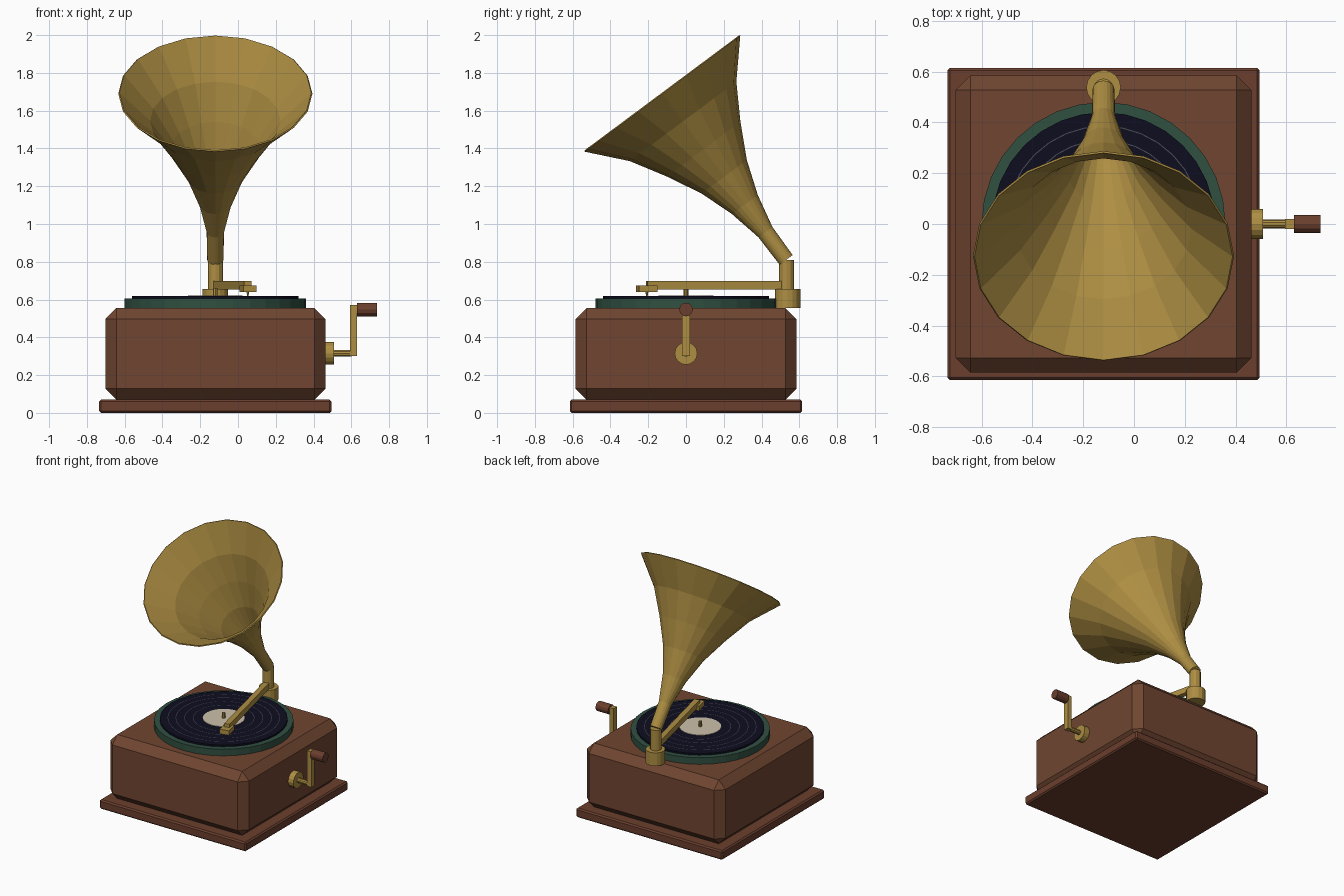
import bpy, bmesh, math
from mathutils import Vector

if "Cube" in bpy.data.objects:
    bpy.data.objects.remove(bpy.data.objects["Cube"])

CX = -0.12          # centre line of cabinet, record and horn
PIVOT_Y = 0.538     # post that carries horn and tonearm


def material(name, rgb):
    m = bpy.data.materials.new(name)
    m.diffuse_color = (*rgb, 1)
    m.use_nodes = True
    m.node_tree.nodes["Principled BSDF"].inputs["Base Color"].default_value = m.diffuse_color
    return m


WOOD = material("cabinet wood", (0.16, 0.06, 0.03))
RED_WOOD = material("reddish wood", (0.145, 0.049, 0.026))
BRASS = material("brass", (0.42, 0.27, 0.055))
GREEN = material("green felt", (0.03, 0.08, 0.053))
VINYL = material("record navy", (0.004, 0.004, 0.014))
GROOVE = material("groove grey", (0.07, 0.07, 0.09))
CREAM = material("label cream", (0.60, 0.53, 0.40))


def finish(name, bm, mat):
    mesh = bpy.data.meshes.new(name)
    bm.to_mesh(mesh)
    bm.free()
    mesh.materials.append(mat)
    obj = bpy.data.objects.new(name, mesh)
    bpy.context.collection.objects.link(obj)
    return obj


def box(name, center, size, mat, bevel=0, turn=0):
    bm = bmesh.new()
    bmesh.ops.create_cube(bm, size=1)
    bmesh.ops.scale(bm, vec=size, verts=bm.verts)
    obj = finish(name, bm, mat)
    obj.location = center
    obj.rotation_euler.z = turn
    if bevel:
        mod = obj.modifiers.new("bevel", 'BEVEL')
        mod.width = bevel
        mod.segments = 1
    return obj


def cylinder(name, start, end, radius, sides, mat, tip=None):
    start, end = Vector(start), Vector(end)
    axis = end - start
    bm = bmesh.new()
    bmesh.ops.create_cone(bm, cap_ends=True, segments=sides, radius1=radius,
                          radius2=radius if tip is None else tip, depth=axis.length)
    obj = finish(name, bm, mat)
    obj.location = (start + end) / 2
    obj.rotation_mode = 'QUATERNION'
    obj.rotation_quaternion = Vector((0, 0, 1)).rotation_difference(axis)
    return obj


def disc(name, radius, z0, z1, sides, mat, y=0):
    return cylinder(name, (CX, y, z0), (CX, y, z1), radius, sides, mat)


def ring(name, inner, outer, z, sides, mat):
    bm = bmesh.new()
    loops = [[bm.verts.new((CX + r * math.cos(a), r * math.sin(a), z))
              for a in (math.tau * k / sides for k in range(sides))]
             for r in (inner, outer)]
    for k in range(sides):
        j = (k + 1) % sides
        bm.faces.new((loops[0][k], loops[1][k], loops[1][j], loops[0][j]))
    return finish(name, bm, mat)


# Cabinet
box("plinth", (CX, 0, 0.035), (1.23, 1.23, 0.07), RED_WOOD, 0.01)
box("cabinet", (CX, 0, 0.3125), (1.165, 1.17, 0.485), WOOD, 0.058)

# Turntable, record and label
disc("platter", 0.48, 0.55, 0.605, 32, GREEN)
disc("record", 0.44, 0.605, 0.618, 32, VINYL)
for i, r in enumerate((0.21, 0.27, 0.33, 0.385)):
    ring(f"groove_{i + 1}", r - 0.002, r + 0.002, 0.6195, 32, GROOVE)
disc("label", 0.145, 0.618, 0.621, 24, CREAM)
disc("spindle", 0.012, 0.618, 0.66, 8, BRASS)

# Post
disc("post_base", 0.068, 0.555, 0.655, 16, BRASS, PIVOT_Y)
disc("post", 0.04, 0.655, 0.81, 12, BRASS, PIVOT_Y - 0.005)

# Tonearm with head and needle
pivot, head = Vector((CX, PIVOT_Y, 0.677)), Vector((0.052, -0.207, 0.677))
arm = head - pivot
turn = math.atan2(arm.y, arm.x) + math.pi / 2
box("tonearm", (pivot + head) / 2, (0.04, arm.length, 0.045), BRASS, 0, turn)
box("tonearm_head", (head.x, head.y, 0.657), (0.07, 0.1, 0.035), BRASS, 0, turn)
cylinder("needle", (head.x, head.y, 0.618), (head.x, head.y, 0.642), 0.004, 6, BRASS, 0.008)

# Horn: flared profile turned around a tilted axis
origin = Vector((CX, 0.53, 0.81))
axis = Vector((0, -0.597, 0.802)).normalized()
up = Vector((0, 0.802, 0.597)).normalized()
side = Vector((-1, 0, 0))
LENGTH, SIDES = 1.097, 20
radii = (0.043, 0.046, 0.085, 0.149, 0.243, 0.352, 0.514)
bm = bmesh.new()
loops = []
for i, r in enumerate(radii):
    c = origin + axis * LENGTH * i / (len(radii) - 1)
    loops.append([bm.verts.new(c + r * (up * math.cos(a) + side * math.sin(a)))
                  for a in (math.tau * k / SIDES for k in range(SIDES))])
for low, high in zip(loops, loops[1:]):
    for k in range(SIDES):
        j = (k + 1) % SIDES
        bm.faces.new((low[k], low[j], high[j], high[k]))
bm.faces.new(loops[0][::-1])
horn = finish("horn", bm, BRASS)
wall = horn.modifiers.new("wall", 'SOLIDIFY')
wall.thickness = 0.008
wall.offset = -1

# Crank
cylinder("crank_flange", (0.46, 0, 0.315), (0.507, 0, 0.315), 0.06, 16, BRASS)
cylinder("crank_shaft", (0.5, 0, 0.315), (0.60, 0, 0.315), 0.018, 10, BRASS)
box("crank_arm", (0.612, 0, 0.435), (0.036, 0.04, 0.27), BRASS)
cylinder("crank_handle", (0.63, 0, 0.547), (0.735, 0, 0.547), 0.036, 12, RED_WOOD)
